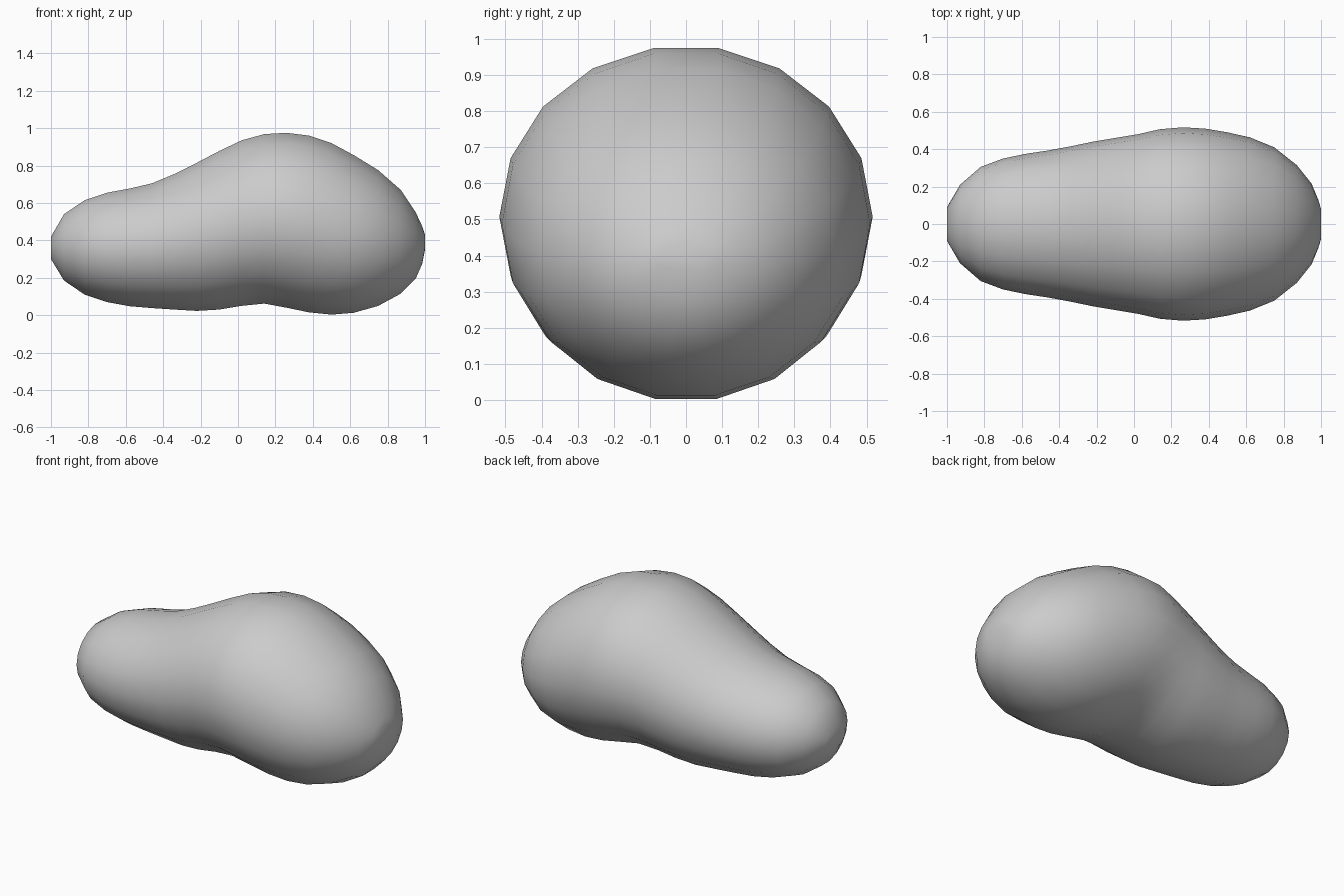
import bpy, bmesh
from math import sin, cos, radians

if "Cube" in bpy.data.objects:
    bpy.data.objects.remove(bpy.data.objects["Cube"])

# Profile stations along the length: x, half width, bottom z, top z
STATIONS = [
    (-1.00, .09, .300, .420), (-.93, .21, .185, .540), (-.82, .305, .110, .615),
    (-.70, .35, .070, .655), (-.58, .375, .048, .677), (-.46, .393, .038, .705),
    (-.34, .415, .030, .755), (-.22, .440, .023, .815), (-.10, .460, .030, .878),
    (.02, .480, .050, .935), (.14, .507, .062, .968), (.26, .517, .040, .975),
    (.38, .510, .015, .960), (.50, .490, .003, .920), (.62, .463, .013, .855),
    (.75, .410, .050, .775), (.87, .315, .115, .670), (.95, .215, .195, .550),
    (.985, .13, .275, .475), (1.00, .08, .350, .430),
]
SIDES = 18


def loft(name, stations):
    """Skin elliptical rings, flat at top and bottom, along x."""
    bm = bmesh.new()
    rings = []
    for x, w, lo, hi in stations:
        mid, h = (lo + hi) / 2, (hi - lo) / 2 / cos(radians(10))
        angles = [radians(10 + 360 * i / SIDES) for i in range(SIDES)]
        rings.append([bm.verts.new((x, w * sin(a), mid + h * cos(a))) for a in angles])
    for a, b in zip(rings, rings[1:]):
        for i in range(SIDES):
            j = (i + 1) % SIDES
            bm.faces.new((a[i], a[j], b[j], b[i]))
    # End caps
    bm.faces.new(rings[0])
    bm.faces.new(rings[-1])
    bmesh.ops.recalc_face_normals(bm, faces=bm.faces)
    for f in bm.faces:
        f.smooth = True
    mesh = bpy.data.meshes.new(name)
    bm.to_mesh(mesh)
    bm.free()
    obj = bpy.data.objects.new(name, mesh)
    bpy.context.collection.objects.link(obj)
    return obj


# Rounded, lopsided lump
loft("lumpy_body", STATIONS)
